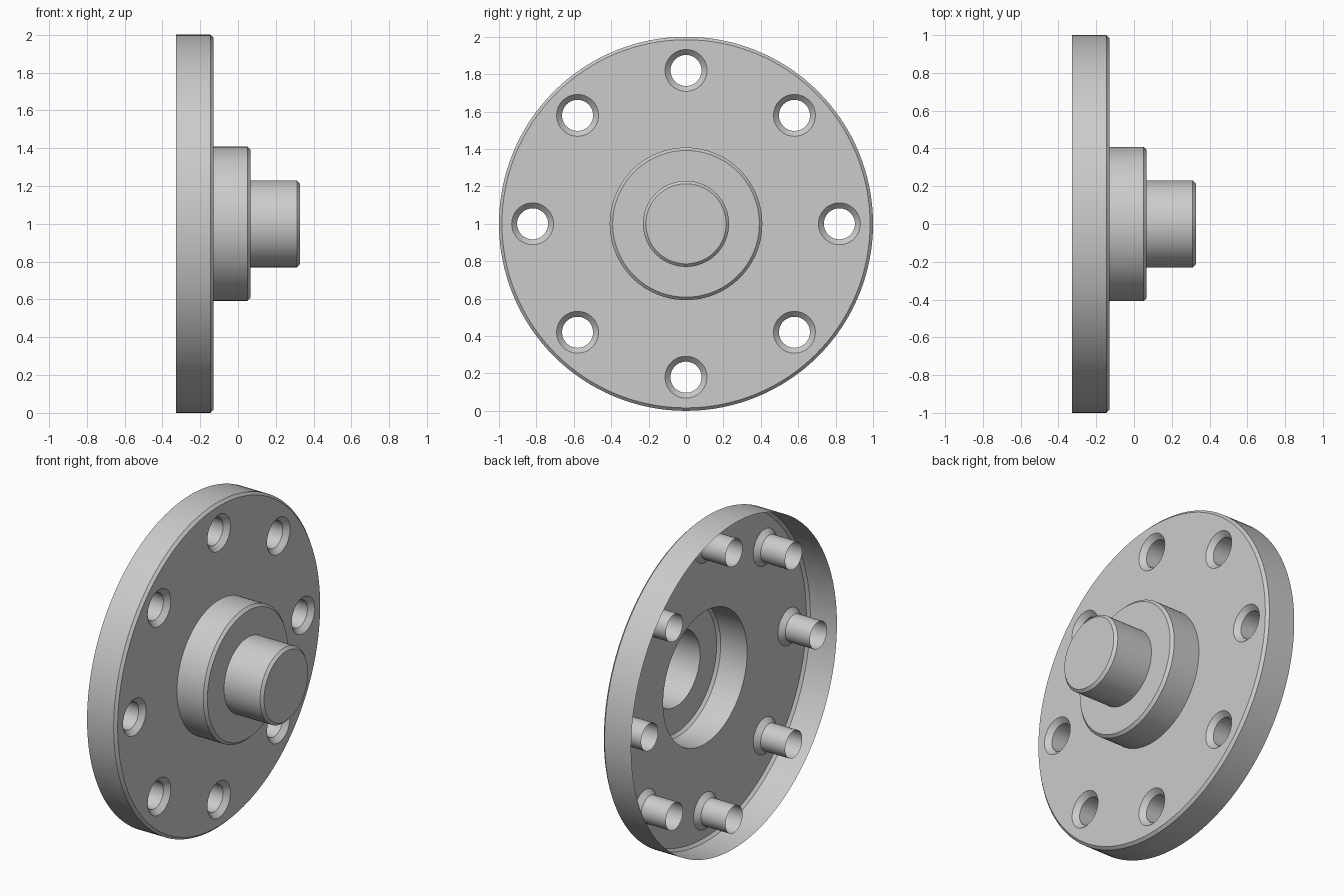
import bpy, bmesh
from math import cos, sin, tau

if "Cube" in bpy.data.objects:
    bpy.data.objects.remove(bpy.data.objects["Cube"])

BACK, PLATE, HUB, TIP = -0.327, -0.13, 0.066, 0.327   # stations along the axis
RIM_R, HUB_R, SPIGOT_R = 1.0, 0.408, 0.23
BEVEL = 0.016
HOLE_COUNT, HOLE_CIRCLE, SINK_R, BORE_R = 8, 0.82, 0.112, 0.083
SINK_DEPTH = 0.03

grey = bpy.data.materials.new("machined grey")
grey.use_nodes = True
colour = (0.6, 0.6, 0.6, 1)
grey.diffuse_color = colour
grey.node_tree.nodes["Principled BSDF"].inputs["Base Color"].default_value = colour


def ring(bm, x, r, sides, centre=(0, 1)):
    return [bm.verts.new((x, centre[0] + r * cos(tau * i / sides),
                          centre[1] + r * sin(tau * i / sides)))
            for i in range(sides)]


def lathe(bm, profile, sides, centre=(0, 1), cap=False):
    """Sweep (x, radius) points around the x direction; returns the rings."""
    rings = [ring(bm, x, r, sides, centre) for x, r in profile]
    for a, b in zip(rings, rings[1:]):
        for i in range(sides):
            j = (i + 1) % sides
            bm.faces.new((a[i], a[j], b[j], b[i]))
    if cap:
        bm.faces.new(rings[-1])
    return rings


def finish(bm, name):
    mesh = bpy.data.meshes.new(name)
    bm.to_mesh(mesh)
    bm.free()
    mesh.materials.append(grey)
    obj = bpy.data.objects.new(name, mesh)
    bpy.context.collection.objects.link(obj)
    bpy.ops.object.select_all(action='DESELECT')
    obj.select_set(True)
    bpy.context.view_layer.objects.active = obj
    bpy.ops.object.shade_smooth_by_angle(angle=0.5)


hole_centres = [(HOLE_CIRCLE * cos(tau * i / HOLE_COUNT),
                 1 + HOLE_CIRCLE * sin(tau * i / HOLE_COUNT))
                for i in range(HOLE_COUNT)]

# Flange rim: open-backed band with a bevelled front edge
bm = bmesh.new()
lathe(bm, [(BACK, RIM_R), (PLATE - BEVEL, RIM_R), (PLATE, RIM_R - BEVEL)], 128)
finish(bm, "flange_rim")

# Flange face: flat sheet pierced by the hub opening and the bolt holes
bm = bmesh.new()
loops = [ring(bm, PLATE, RIM_R - BEVEL, 128), ring(bm, PLATE, HUB_R, 96)]
loops += [ring(bm, PLATE, SINK_R, 48, c) for c in hole_centres]
edges = [bm.edges.new((loop[i - 1], loop[i])) for loop in loops for i in range(len(loop))]
bmesh.ops.triangle_fill(bm, use_beauty=True, use_dissolve=False,
                        edges=edges, normal=(1, 0, 0))
bm.normal_update()
for face in bm.faces:
    if face.normal.x < 0:
        face.normal_flip()
finish(bm, "flange_face")

# Hub step, hollow behind
bm = bmesh.new()
lathe(bm, [(PLATE, HUB_R), (HUB - BEVEL, HUB_R), (HUB, HUB_R - BEVEL), (HUB, SPIGOT_R)], 96)
finish(bm, "hub")

# Spigot with a closed, bevelled tip
bm = bmesh.new()
lathe(bm, [(HUB, SPIGOT_R), (TIP - BEVEL, SPIGOT_R), (TIP, SPIGOT_R - BEVEL)], 96, cap=True)
finish(bm, "spigot")

# Countersunk bolt sleeves running to the back
for number, centre in enumerate(hole_centres, 1):
    bm = bmesh.new()
    lathe(bm, [(PLATE, SINK_R), (PLATE - SINK_DEPTH, BORE_R), (BACK, BORE_R)], 48, centre)
    finish(bm, f"bolt_sleeve_{number}")
